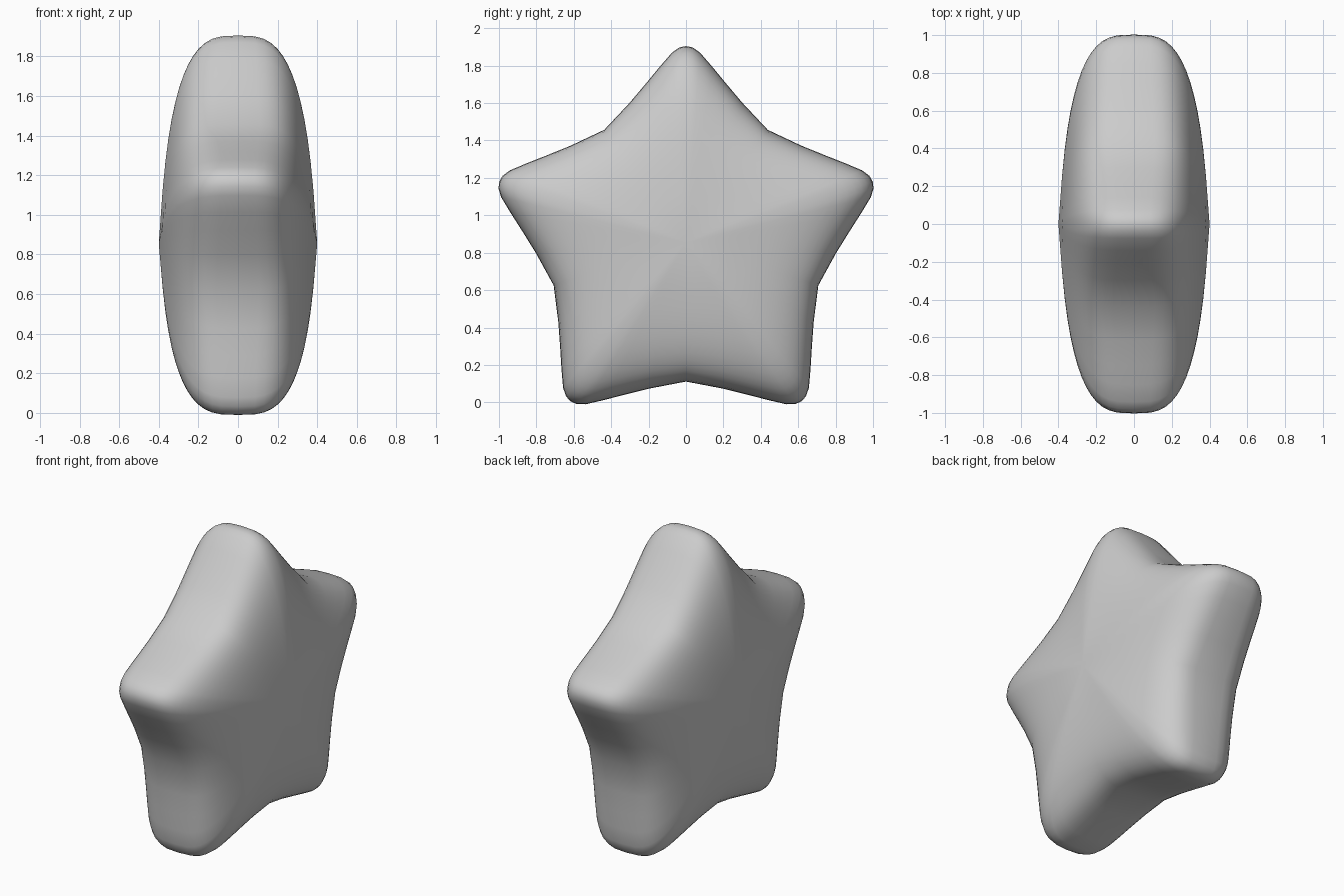
import bpy, bmesh, math

if "Cube" in bpy.data.objects:
    bpy.data.objects.remove(bpy.data.objects["Cube"], do_unlink=True)

CENTRE_Z = 0.855
STEPS = 28          # rings from one face centre to the other
# Half of one arm, tip to valley: (across, along)
HALF_ARM = [(0, 1.05), (0.035, 1.043), (0.075, 1.015), (0.14, 0.94),
            (0.21, 0.855), (0.30, 0.748), (0.437, 0.602)]


def star_outline():
    """Five mirrored arms, each point with a 0 (tip) to 1 (valley) weight."""
    arm = [(-u, v) for u, v in HALF_ARM[:0:-1]] + HALF_ARM[:-1]
    points = []
    for k in range(5):
        a = k * math.tau / 5
        for u, v in arm:
            y = u * math.cos(a) + v * math.sin(a)
            z = v * math.cos(a) - u * math.sin(a)
            valley = abs(math.atan2(u, v)) / (math.pi / 5)
            points.append((y, z, valley))
    return points


def puffy_star(name, material):
    bm = bmesh.new()
    outline = star_outline()
    rings = []
    for i in range(1, STEPS):
        t = math.pi * i / STEPS
        ring = []
        for y, z, valley in outline:
            power = 2 / (3.2 + 0.8 * valley)      # squarer section in valleys
            rho = math.sin(t) ** power
            side = math.copysign(abs(math.cos(t)) ** power, math.cos(t))
            x = (0.4 - 0.07 * rho) * side
            ring.append(bm.verts.new((x, y * rho, CENTRE_Z + z * rho)))
        rings.append(ring)
    n = len(outline)
    # Skin between the rings
    for a, b in zip(rings, rings[1:]):
        for j in range(n):
            k = (j + 1) % n
            bm.faces.new((a[j], b[j], b[k], a[k]))
    # Close the two face centres
    for x, ring in ((0.4, rings[0]), (-0.4, rings[-1])):
        pole = bm.verts.new((x, 0, CENTRE_Z))
        for j in range(n):
            bm.faces.new((pole, ring[j], ring[(j + 1) % n]))
    bmesh.ops.recalc_face_normals(bm, faces=bm.faces)
    for face in bm.faces:
        face.smooth = True
    mesh = bpy.data.meshes.new(name)
    bm.to_mesh(mesh)
    bm.free()
    mesh.materials.append(material)
    obj = bpy.data.objects.new(name, mesh)
    bpy.context.collection.objects.link(obj)
    return obj


grey = bpy.data.materials.new("light_grey")
grey.use_nodes = True
colour = (0.6, 0.6, 0.6, 1)
grey.diffuse_color = colour
grey.node_tree.nodes["Principled BSDF"].inputs["Base Color"].default_value = colour

puffy_star("puffy_star", grey)
